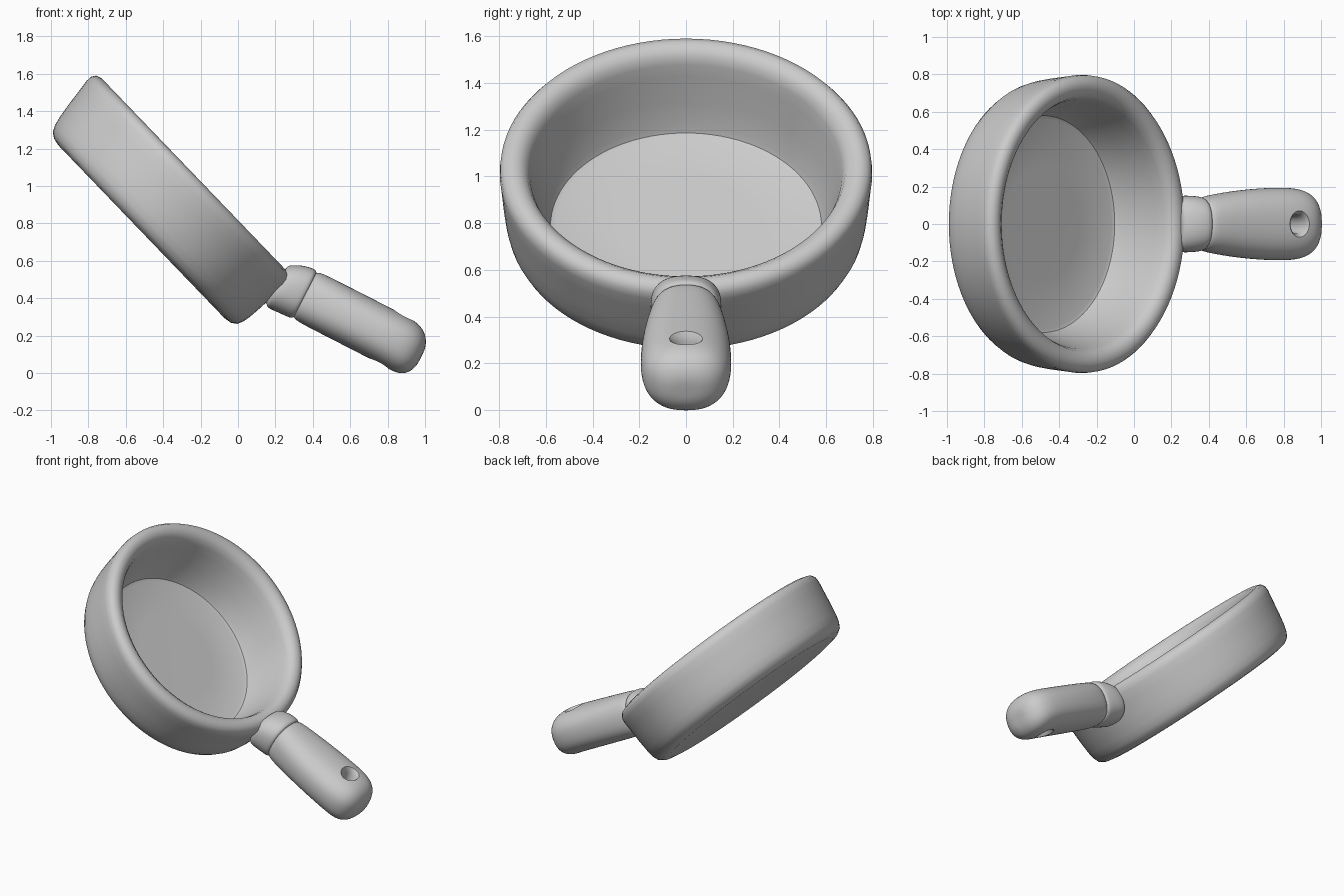
import bpy, bmesh, math
from mathutils import Vector

if "Cube" in bpy.data.objects:
    bpy.data.objects.remove(bpy.data.objects["Cube"], do_unlink=True)

grey = bpy.data.materials.new("plain grey")
grey.use_nodes = True
colour = (0.6, 0.6, 0.6, 1)
grey.diffuse_color = colour
grey.node_tree.nodes["Principled BSDF"].inputs["Base Color"].default_value = colour

ACROSS = Vector((0, 1, 0))


def loft(name, rings):
    """Skin a list of vertex rings into one closed object."""
    bm = bmesh.new()
    loops = [[bm.verts.new(p) for p in ring] for ring in rings]
    n = len(loops[0])
    for a, b in zip(loops, loops[1:]):
        for i in range(n):
            j = (i + 1) % n
            bm.faces.new((a[i], a[j], b[j], b[i]))
    bm.faces.new(loops[0])
    bm.faces.new(loops[-1])
    bmesh.ops.recalc_face_normals(bm, faces=bm.faces)
    mesh = bpy.data.meshes.new(name)
    bm.to_mesh(mesh)
    bm.free()
    obj = bpy.data.objects.new(name, mesh)
    bpy.context.collection.objects.link(obj)
    mesh.materials.append(grey)
    return obj


def activate(obj):
    bpy.ops.object.select_all(action='DESELECT')
    obj.select_set(True)
    bpy.context.view_layer.objects.active = obj


def apply_modifiers(obj):
    activate(obj)
    for mod in list(obj.modifiers):
        bpy.ops.object.modifier_apply(modifier=mod.name)


def smooth(obj, degrees):
    activate(obj)
    bpy.ops.object.shade_smooth_by_angle(angle=math.radians(degrees))


# Pan body: a tilted, slightly oval lathe of (radius, height) points
pan_along = Vector((0.693, 0, -0.721))
pan_axis = Vector((0.721, 0, 0.693))
profile = [(0.3, -0.008), (0.67, -0.008), (0.715, 0), (0.745, 0.02),
           (0.762, 0.055), (0.772, 0.1), (0.782, 0.18), (0.791, 0.28),
           (0.797, 0.34), (0.794, 0.372), (0.777, 0.396), (0.745, 0.407),
           (0.712, 0.4), (0.684, 0.38), (0.669, 0.345), (0.655, 0.29),
           (0.625, 0.17), (0.592, 0.06), (0.58, 0.035), (0.56, 0.027),
           (0.3, 0.025)]


def pan_ring(radius, height, sides=96):
    centre = pan_along * (-0.902 - 0.07 * height) + pan_axis * (0.159 + height)
    angles = [2 * math.pi * i / sides for i in range(sides)]
    return [centre + pan_along * (0.955 * radius * math.cos(t))
            + ACROSS * (radius * math.sin(t)) for t in angles]


pan = loft("pan_body", [pan_ring(*p) for p in profile])
smooth(pan, 40)

# Handle parts: rounded sections along a second tilted axis
handle_along = Vector((0.89, 0, -0.455))
handle_up = Vector((0.455, 0, 0.89))


def rounded(value):
    return math.copysign(abs(value) ** 0.84, value)


def handle_ring(along, up, half_height, half_width, sides=24):
    centre = handle_along * along + handle_up * up
    angles = [2 * math.pi * i / sides for i in range(sides)]
    return [centre + ACROSS * (half_width * rounded(math.cos(t)))
            + handle_up * (half_height * rounded(math.sin(t))) for t in angles]


def handle_part(name, sections):
    obj = loft(name, [handle_ring(*s) for s in sections])
    obj.modifiers.new("round", 'SUBSURF').levels = 2
    apply_modifiers(obj)
    return obj


# Collar with a narrow stub sunk into the pan wall
collar = handle_part("handle_collar", [
    (-0.08, 0.48, 0.07, 0.08), (-0.03, 0.49, 0.09, 0.1),
    (-0.028, 0.508, 0.118, 0.135), (-0.012, 0.512, 0.131, 0.15),
    (0.04, 0.527, 0.142, 0.154), (0.1, 0.535, 0.148, 0.15),
    (0.128, 0.535, 0.144, 0.144), (0.136, 0.535, 0.12, 0.122)])
smooth(collar, 50)

# Grip, widening toward its rounded end
grip = handle_part("handle_grip", [
    (0.12, 0.535, 0.11, 0.11), (0.126, 0.535, 0.132, 0.134),
    (0.145, 0.535, 0.146, 0.148), (0.25, 0.535, 0.147, 0.168),
    (0.4, 0.535, 0.147, 0.187), (0.55, 0.535, 0.147, 0.196),
    (0.67, 0.535, 0.148, 0.196), (0.75, 0.528, 0.146, 0.18),
    (0.802, 0.522, 0.118, 0.142), (0.83, 0.52, 0.068, 0.085),
    (0.834, 0.52, 0.025, 0.035)])

# Flared hanging hole through the grip
hole_profile = [(0.08, 0.2), (0.076, 0.146), (0.062, 0.128), (0.052, 0.105),
                (0.047, 0.05)]
hole_profile += [(r, -h) for r, h in reversed(hole_profile)]


def hole_ring(radius, height, sides=32):
    centre = handle_along * 0.65 + handle_up * (0.535 + height)
    angles = [2 * math.pi * i / sides for i in range(sides)]
    return [centre + handle_along * (0.8 * radius * math.cos(t))
            + ACROSS * (radius * math.sin(t)) for t in angles]


cutter = loft("hole_cutter", [hole_ring(*p) for p in hole_profile])
cutter.hide_render = True
cut = grip.modifiers.new("hole", 'BOOLEAN')
cut.operation = 'DIFFERENCE'
cut.solver = 'EXACT'
cut.object = cutter
apply_modifiers(grip)
bpy.data.objects.remove(cutter, do_unlink=True)
smooth(grip, 50)
